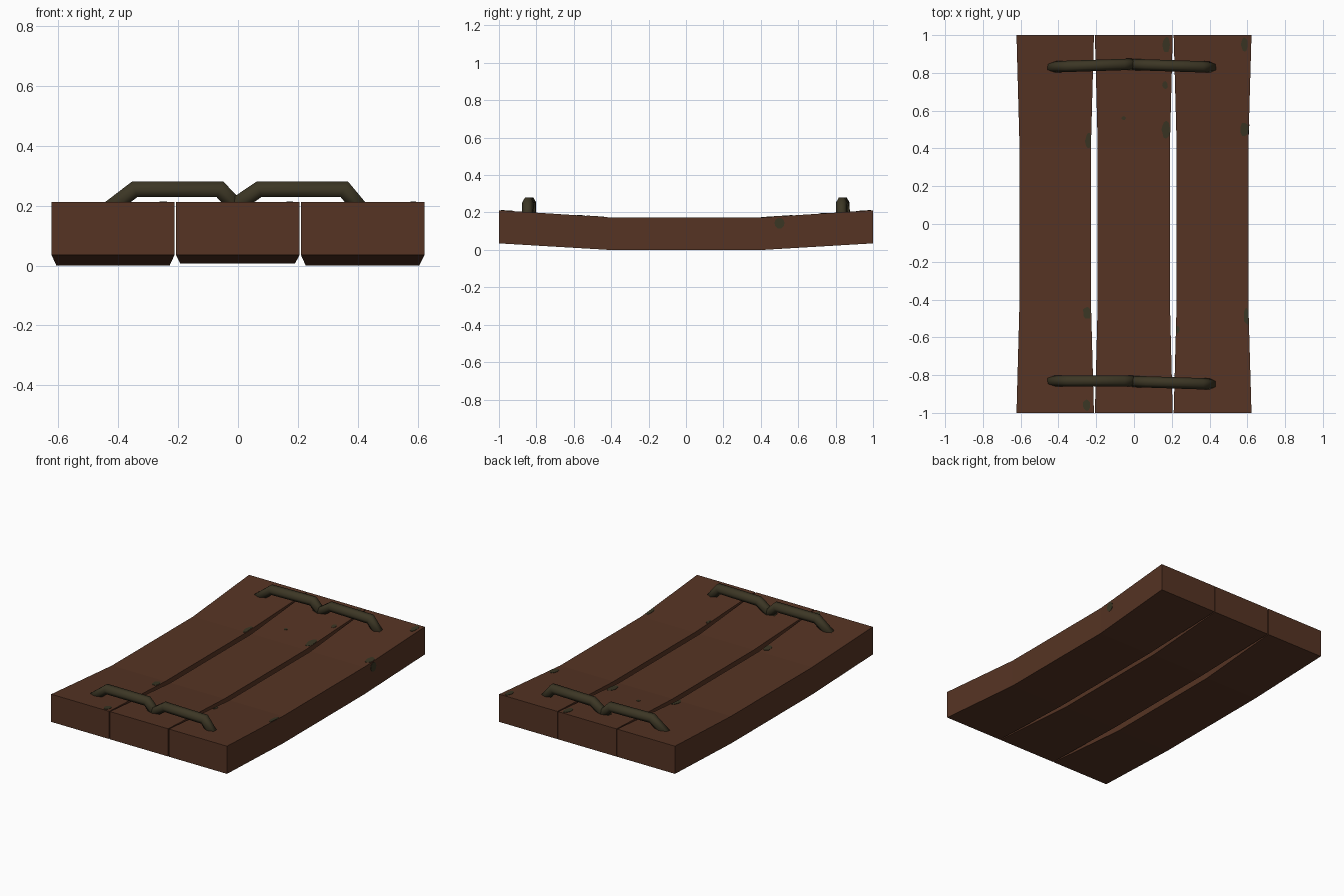
import bpy, bmesh, math, random
from mathutils import Vector

random.seed(4)
cube = bpy.data.objects.get("Cube")
if cube:
    bpy.data.objects.remove(cube)


def material(name, rgb):
    m = bpy.data.materials.new(name)
    m.use_nodes = True
    m.diffuse_color = (*rgb, 1)
    bsdf = m.node_tree.nodes["Principled BSDF"]
    bsdf.inputs["Base Color"].default_value = (*rgb, 1)
    bsdf.inputs["Roughness"].default_value = 0.9
    return m


WOOD = material("brown wood", (0.092, 0.034, 0.017))
IRON = material("dark iron", (0.045, 0.037, 0.018))
MOSS = material("dark moss", (0.042, 0.036, 0.017))

FLAT, THICK, RISE = 0.41, 0.174, 0.038


def bend(y):
    """Upward sweep of the planks towards their ends, from 0 to 1."""
    return max(0, (abs(y) - FLAT) / (1 - FLAT))


def top_z(y):
    return THICK + RISE * bend(y)


def finish(bm, name, mat, smooth=False):
    bmesh.ops.recalc_face_normals(bm, faces=bm.faces)
    me = bpy.data.meshes.new(name)
    bm.to_mesh(me)
    bm.free()
    me.materials.append(mat)
    ob = bpy.data.objects.new(name, me)
    bpy.context.collection.objects.link(ob)
    for p in me.polygons:
        p.use_smooth = smooth
    return ob


def loft(name, rings, mat, smooth=False):
    """Skin a row of closed rings and cap both ends."""
    bm = bmesh.new()
    rows = [[bm.verts.new(p) for p in ring] for ring in rings]
    n = len(rows[0])
    for a, b in zip(rows, rows[1:]):
        for i in range(n):
            j = (i + 1) % n
            bm.faces.new((a[i], a[j], b[j], b[i]))
    bm.faces.new(rows[0])
    bm.faces.new(rows[-1])
    return finish(bm, name, mat, smooth)


# Planks: waisted and bent boards, (end left, end right, waist left, waist right)
PLANKS = {
    "right_plank": (-0.622, -0.212, -0.606, -0.228, 0),
    "middle_plank": (-0.207, 0.205, -0.192, 0.19, 0.006),
    "left_plank": (0.21, 0.622, 0.226, 0.605, 0),
}
for name, (e0, e1, w0, w1, lift) in PLANKS.items():
    rings = []
    for y in (-1, -FLAT, FLAT, 1):
        t = bend(y)
        x0, x1 = w0 + (e0 - w0) * t, w1 + (e1 - w1) * t
        low, high = RISE * t * 0.92 + lift * (1 - t), top_z(y)
        rings.append([(x0, y, low), (x1, y, low), (x1, y, high), (x0, y, high)])
    loft(name, rings, WOOD)


# Staples: mitred six-sided bars whose legs sink into the wood
def staple(name, path, radius=0.03):
    pts = [Vector(p) for p in path]
    dirs = [(b - a).normalized() for a, b in zip(pts, pts[1:])]
    side = Vector((0, 1, 0))
    rings = []
    for i, p in enumerate(pts):
        d0, d1 = dirs[max(i - 1, 0)], dirs[min(i, len(dirs) - 1)]
        tangent = (d0 + d1).normalized()
        up = tangent.cross(side).normalized() / tangent.dot(d0)
        rings.append([p + radius * (side * math.cos(k * math.pi / 3)
                                    - up * math.sin(k * math.pi / 3))
                      for k in range(6)])
    return loft(name, rings, IRON, True)


BAR_Z, FOOT_Z = 0.254, 0.17
for end, row_y, slope in (("back", 0.843, 0.012), ("front", -0.835, -0.004)):
    for label, xs, y0, y1 in (
        ("right", (-0.455, -0.345, -0.06, 0.02), row_y - slope, row_y + 0.004),
        ("left", (-0.055, 0.07, 0.355, 0.425), row_y + 0.003, row_y - 0.013),
    ):
        span = xs[-1] - xs[0]
        path = [(x, y0 + (y1 - y0) * (x - xs[0]) / span, z)
                for x, z in zip(xs, (FOOT_Z, BAR_Z, BAR_Z, FOOT_Z))]
        staple(f"{end}_{label}_staple", path)


# Moss: thin irregular patches on the planks, (x, y, half width, half length, limits)
def moss(name, x, y, rx, ry, lo, hi):
    ring = []
    for k in range(12):
        a = k * math.pi / 6
        r = random.uniform(0.85, 1.1)
        px = min(max(x + rx * r * math.cos(a), lo), hi)
        py = min(max(y + ry * r * math.sin(a), -0.998), 0.998)
        ring.append((px, py))
    loft(name, [[(px, py, top_z(py) + h) for px, py in ring]
                for h in (-0.003, 0.002)], MOSS)


PATCHES = [
    (0.172, 0.95, 0.02, 0.045, -0.19, 0.195),
    (0.165, 0.735, 0.015, 0.02, -0.19, 0.195),
    (0.17, 0.5, 0.025, 0.045, -0.19, 0.19),
    (-0.055, 0.56, 0.012, 0.01, -0.19, 0.19),
    (0.585, 0.95, 0.018, 0.04, 0.23, 0.615),
    (0.585, 0.5, 0.026, 0.036, 0.23, 0.605),
    (0.597, -0.49, 0.015, 0.045, 0.23, 0.605),
    (0.23, -0.56, 0.012, 0.02, 0.225, 0.6),
    (-0.24, 0.44, 0.018, 0.045, -0.6, -0.23),
    (-0.247, -0.47, 0.024, 0.033, -0.6, -0.23),
    (-0.25, -0.96, 0.02, 0.033, -0.6, -0.22),
]
for i, patch in enumerate(PATCHES):
    moss(f"moss_patch_{i + 1}", *patch)

# Moss on the outer side of the left plank
side_ring = [(0.5 + 0.027 * math.cos(k * math.pi / 5),
              0.143 + 0.03 * math.sin(k * math.pi / 5)) for k in range(10)]
loft("side_moss_patch", [[(0.605 + 0.017 * bend(y) + h, y, z) for y, z in side_ring]
                         for h in (-0.003, 0.002)], MOSS)
